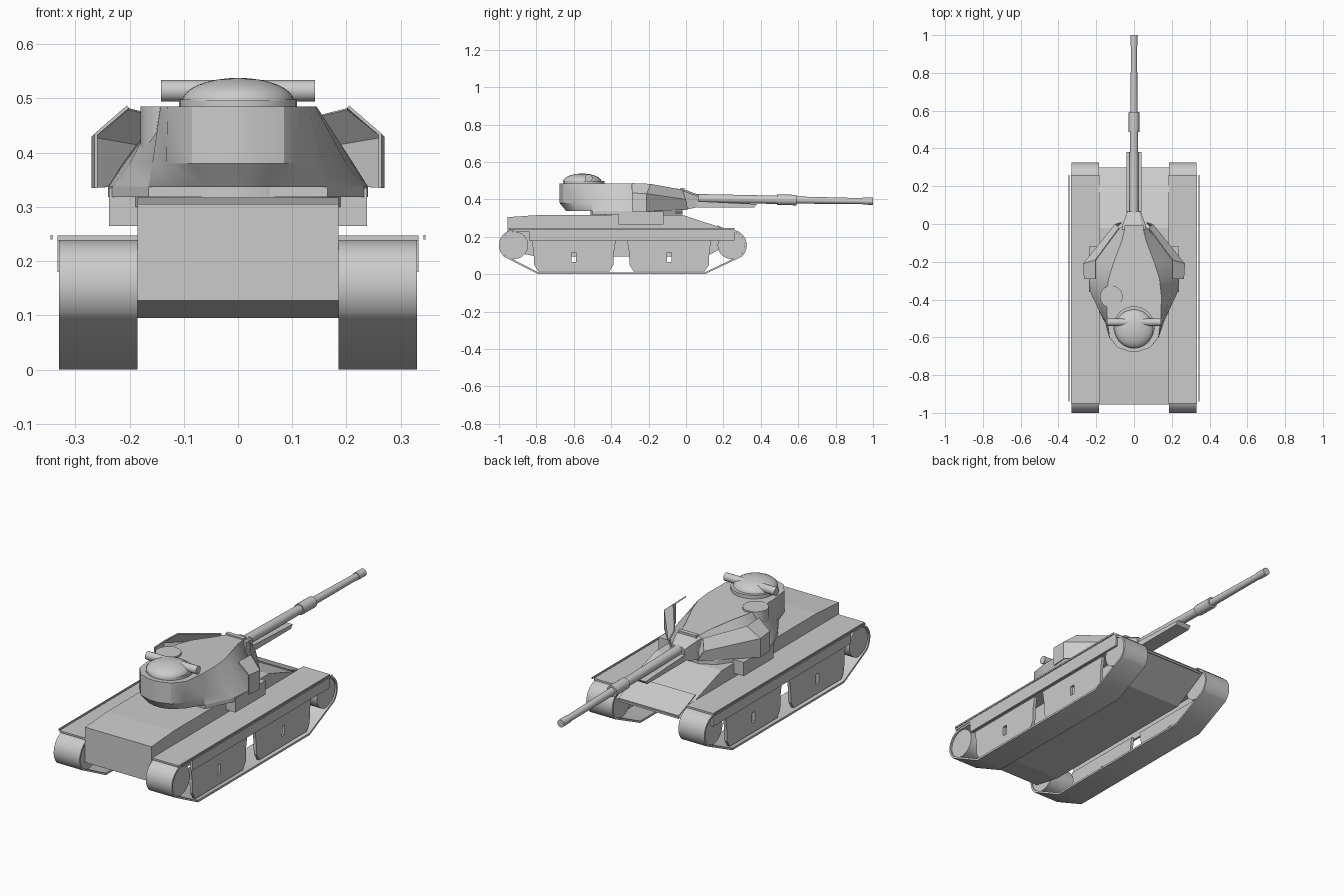
import bpy, bmesh, math
from mathutils import Vector

if "Cube" in bpy.data.objects:
    bpy.data.objects.remove(bpy.data.objects["Cube"])


def finish(name, bm, smooth=False):
    bmesh.ops.remove_doubles(bm, verts=bm.verts, dist=1e-5)
    bmesh.ops.recalc_face_normals(bm, faces=bm.faces)
    me = bpy.data.meshes.new(name)
    bm.to_mesh(me)
    bm.free()
    ob = bpy.data.objects.new(name, me)
    bpy.context.collection.objects.link(ob)
    if smooth:
        bpy.ops.object.select_all(action='DESELECT')
        bpy.context.view_layer.objects.active = ob
        ob.select_set(True)
        bpy.ops.object.shade_smooth_by_angle(angle=math.radians(30))
    return ob


def mirror(ob):
    ob.modifiers.new("mirror", 'MIRROR')
    return ob


def loft(name, rows, wrap=True, loop=False, caps=True, smooth=False):
    """Skin a list of equal-length point rows."""
    bm = bmesh.new()
    vs = [[bm.verts.new(p) for p in r] for r in rows]
    n, m = len(rows), len(rows[0])
    for i in range(n if loop else n - 1):
        for j in range(m if wrap else m - 1):
            a, b = vs[i], vs[(i + 1) % n]
            k = (j + 1) % m
            bm.faces.new((a[j], a[k], b[k], b[j]))
    if caps:
        bm.faces.new(vs[0])
        bm.faces.new(vs[-1])
    return finish(name, bm, smooth)


def prism(name, profile, x0, x1):
    """Extrude a (y, z) profile across x."""
    return loft(name, [[(x, y, z) for y, z in profile] for x in (x0, x1)])


def box(name, x0, x1, y0, y1, z0, z1):
    return prism(name, [(y0, z0), (y1, z0), (y1, z1), (y0, z1)], x0, x1)


def tube(name, a, b, profile, sides=20):
    """Turned part along a-b; profile holds (fraction, radius)."""
    a, b = Vector(a), Vector(b)
    q = (b - a).to_track_quat('Z', 'Y')
    rows = []
    for t, r in profile:
        c = a.lerp(b, t)
        rows.append([c + q @ Vector((r * math.cos(k * math.tau / sides),
                                     r * math.sin(k * math.tau / sides), 0))
                     for k in range(sides)])
    return loft(name, rows, smooth=True)


def arc(cy, cz, r, a0, a1, n=12):
    return [(cy + r * math.cos(math.radians(a0 + (a1 - a0) * i / n)),
             cz + r * math.sin(math.radians(a0 + (a1 - a0) * i / n)))
            for i in range(n + 1)]


# Hull with sloped nose and chamfered tail
prism("hull", [(-.955, .127), (-.955, .305), (-.78, .317), (-.02, .317),
               (.17, .255), (.30, .20), (.11, .095), (-.80, .095)], -.185, .185)
prism("glacis_plate", [(.165, .25), (.165, .262), (.298, .206), (.298, .19)], -.168, .168)


# Tracks: thin belts with end drums
def belt(d):
    r = .083 - d
    return (arc(-.917, .155, r, 90, 228) + [(-.79, d), (.10, d)]
            + arc(.242, .155, r, -48, 90))


outer, inner = belt(0), belt(.01)
rows = [[(x, y, z) for y, z in p] for x, p in
        ((.185, outer), (.33, outer), (.33, inner), (.185, inner))]
mirror(loft("track_belt", rows, loop=True, caps=False, smooth=True))
for label, cy in (("rear", -.917), ("front", .242)):
    mirror(tube(label + "_drum", (.19, cy, .155), (.322, cy, .155), [(0, .073), (1, .073)], 24))

# Suspension plates: two pairs per side, each with a central notch
half = [(0, .18), (0, .115), (.012, .115), (.012, .065), (0, .065), (0, .015),
        (.19, .015), (.212, .05), (.215, .12), (.225, .18)]
for i, cy in enumerate((-.60, -.09)):
    for s in (-1, 1):
        mirror(prism(f"suspension_plate_{i}_{s}", [(cy + s * u, z) for u, z in half], .30, .315))

# Fenders, skirts and thin outer rails
mirror(box("fender", .183, .333, -.95, .26, .238, .247))
mirror(box("skirt", .322, .333, -.84, .26, .18, .24))
mirror(box("outer_rail", .342, .346, -.94, .26, .24, .248))

# Turret ring and its side blocks
tube("turret_ring", (0, -.315, .30), (0, -.315, .34), [(0, .195), (1, .195)], 32)
mirror(box("turret_side_block", .18, .238, -.36, -.12, .265, .335))

# Turret shell: half outlines (x, y, z) mirrored into closed rings
skirt_z, belly_z, roof_z = .318, .38, .485
low = [(.06, -.02), (.13, -.06), (.21, -.17), (.24, -.27), (.232, -.36),
       (.165, -.50), (.11, -.585), (.06, -.628), (.02, -.64)]
mid = [(.06, -.01), (.12, -.08), (.19, -.19), (.213, -.28), (.20, -.38),
       (.158, -.50), (.132, -.60), (.085, -.655), (.025, -.675)]
top = [(.05, -.03), (.065, -.09), (.11, -.21), (.135, -.29), (.145, -.38),
       (.143, -.50), (.130, -.60), (.085, -.655), (.025, -.675)]
roof = [.455, .464, .481] + [roof_z] * 6


def ring(pts, zs):
    h = [(x, y, z) for (x, y), z in zip(pts, zs)]
    return h + [(-x, y, z) for x, y, z in reversed(h)]


loft("turret_shell", [ring(low, [.337] * 9), ring(mid, [belly_z] * 9), ring(top, roof)], smooth=True)
loft("turret_skirt", [ring([(x, max(y, -.51)) for x, y in low[:6]], [skirt_z] * 6),
                      ring(low[:6], [.338] * 6)])
tube("hatch_bulge", (-.12, -.385, .40), (-.12, -.385, .485), [(0, .06), (1, .06)], 20)

# Spaced cheek armour: folded sheets each side
cheek = loft("cheek_armour", [
    [(.07, .01, .345), (.27, -.21, .335), (.265, -.29, .335)],
    [(.10, .00, .40), (.27, -.21, .43), (.265, -.29, .435)],
    [(.08, -.02, .452), (.205, -.19, .483), (.205, -.29, .487)]], wrap=False, caps=False)
cheek.modifiers.new("sheet", 'SOLIDIFY').thickness = .006
mirror(cheek)

# Mantlet
loft("mantlet", [[(-w, y, z0), (w, y, z0), (w, y, z1), (w * .7, y, z1 + .01),
                  (-w * .7, y, z1 + .01), (-w, y, z1)]
                 for w, y, z0, z1 in ((.065, -.03, .345, .445), (.06, .0, .345, .44), (.036, .066, .36, .415))])
box("mantlet_lip", -.05, .05, -.03, -.008, .44, .462)

# Gun with bore evacuator and muzzle collar
gun = [(0, .024), (.46, .022), (.46, .028), (.57, .028), (.57, .019),
       (.94, .016), (.94, .019), (1, .019)]
tube("gun_barrel", (0, .05, .405), (0, 1.0, .39), gun)
prism("gun_under_shroud", [(.06, .358), (.365, .358), (.38, .375), (.06, .39)], -.04, .04)

# Commander cupola: disc, dome and crosswise searchlight tube
tube("cupola_base", (0, -.545, .48), (0, -.545, .498), [(0, .109), (1, .109)], 32)
dome = [(math.sin(a), max(.002, .103 * math.cos(a)))
        for a in [k * math.pi / 16 for k in range(9)]]
tube("cupola_dome", (0, -.555, .495), (0, -.555, .538), dome, 32)
tube("sight_tube", (-.142, -.52, .514), (.142, -.52, .514), [(0, .02), (1, .02)], 20)
